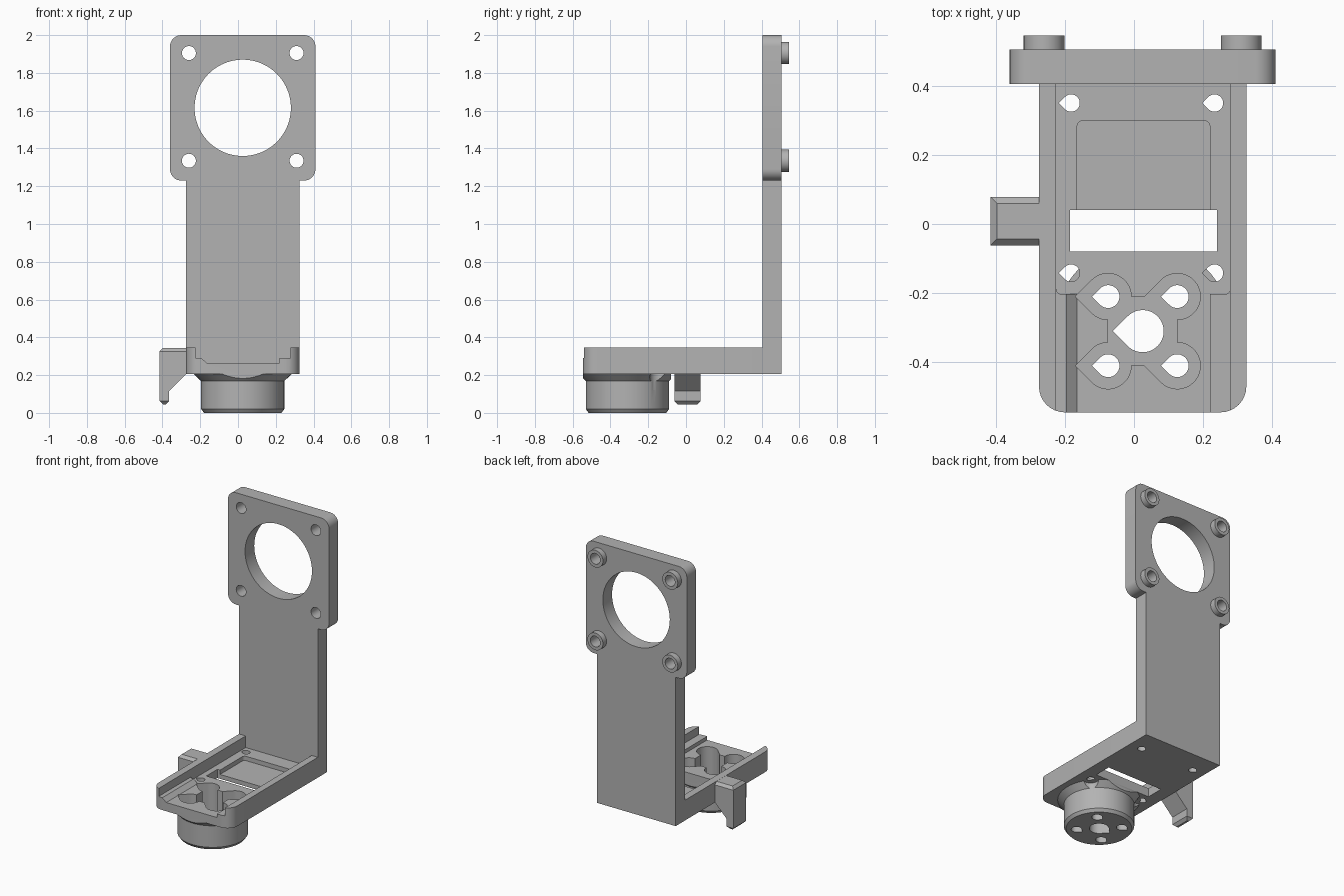
import bpy, bmesh
from math import cos, sin, pi, radians
from mathutils import Vector

cube = bpy.data.objects.get("Cube")
if cube:
    bpy.data.objects.remove(cube, do_unlink=True)

grey = bpy.data.materials.new("matte_grey")
grey.use_nodes = True
grey.diffuse_color = (0.45, 0.45, 0.45, 1)
grey.node_tree.nodes["Principled BSDF"].inputs["Base Color"].default_value = (0.45, 0.45, 0.45, 1)

CX, PY = 0.025, -0.31          # centre line, puck centre


def prism(name, outline, lo, hi, axis="z"):
    """Extrude a 2D outline between lo and hi along z (outline xy) or y (outline xz)."""
    place = (lambda a, b, t: (a, b, t)) if axis == "z" else (lambda a, b, t: (a, t, b))
    bm = bmesh.new()
    face = bm.faces.new([bm.verts.new(place(a, b, lo)) for a, b in outline])
    side = bmesh.ops.extrude_face_region(bm, geom=[face])["geom"]
    move = Vector(place(0, 0, hi - lo))
    bmesh.ops.translate(bm, vec=move, verts=[v for v in side if isinstance(v, bmesh.types.BMVert)])
    bmesh.ops.recalc_face_normals(bm, faces=bm.faces)
    return finish(name, bm)


def finish(name, bm):
    mesh = bpy.data.meshes.new(name)
    bm.to_mesh(mesh)
    bm.free()
    mesh.materials.append(grey)
    ob = bpy.data.objects.new(name, mesh)
    bpy.context.collection.objects.link(ob)
    return ob


def arc(x, y, r, start, end, n):
    return [(x + r * cos(radians(start + (end - start) * i / n)),
             y + r * sin(radians(start + (end - start) * i / n))) for i in range(n + 1)]


def circle(x, y, r, n=48):
    return arc(x, y, r, 0, 360, n)[:-1]


def teardrop(x, y, r):
    return arc(x, y, r, -135, 135, 32) + [(x - r * 1.414, y)]


def rect(x0, x1, y0, y1, low_r=0, high_r=0):
    """Rectangle with optional rounding on its low and high edges."""
    pts = []
    for x, y, r, sx, sy, a in ((x0, y0, low_r, 1, 1, 180), (x1, y0, low_r, -1, 1, 270),
                               (x1, y1, high_r, -1, -1, 0), (x0, y1, high_r, 1, -1, 90)):
        pts += arc(x + sx * r, y + sy * r, r, a, a + 90, 8) if r else [(x, y)]
    return pts


def lathe(name, profile, x, y, n=72):
    bm = bmesh.new()
    rings = [[bm.verts.new((px, py, z)) for px, py in circle(x, y, r, n)] for r, z in profile]
    bm.faces.new(rings[0])
    bm.faces.new(rings[-1])
    for a, b in zip(rings, rings[1:]):
        for i in range(n):
            j = (i + 1) % n
            bm.faces.new((a[i], a[j], b[j], b[i]))
    bmesh.ops.recalc_face_normals(bm, faces=bm.faces)
    return finish(name, bm)


def cut(ob, cutters):
    for c in cutters:
        m = ob.modifiers.new("cut", "BOOLEAN")
        m.operation, m.solver, m.object = "DIFFERENCE", "EXACT", c
    bpy.context.view_layer.update()
    done = bpy.data.meshes.new_from_object(ob.evaluated_get(bpy.context.evaluated_depsgraph_get()))
    ob.modifiers.clear()
    ob.data = done


# Main solids
tray = prism("tray", rect(-0.275, 0.325, -0.545, 0.41, 0.075), 0.205, 0.345)
column = prism("back_column", rect(-0.275, 0.325, 0.205, 1.25), 0.405, 0.505, "y")
head = prism("head_plate", rect(-0.36, 0.41, 1.23, 2.0, 0.06, 0.06), 0.405, 0.505, "y")
puck = lathe("mount_puck", [(0.205, 0), (0.22, 0.02), (0.22, 0.168), (0.258, 0.205), (0.258, 0.22)], CX, PY)

# Head opening, bolt holes and rear standoffs
bolts = [(x, z) for x in (-0.26, 0.31) for z in (1.335, 1.905)]
bolt_cuts = [prism("bolt_cutter", circle(x, z, 0.037, 32), 0.3, 0.6, "y") for x, z in bolts]
bore = prism("bore_cutter", circle(CX, 1.615, 0.255, 96), 0.3, 0.6, "y")
cut(head, bolt_cuts + [bore])
standoffs = []
for (x, z), c in zip(bolts, bolt_cuts):
    s = prism("standoff", circle(x, z, 0.059, 40), 0.5, 0.545, "y")
    cut(s, [c])
    standoffs.append(s)

# Tray channel: stepped front, wider pocket behind, shallow recess and window
channel = prism("channel_cutter", [(-0.225, 0.4), (-0.225, 0.29), (-0.195, 0.29), (-0.165, 0.265),
                                   (0.22, 0.265), (0.22, 0.29), (0.278, 0.29), (0.278, 0.4)], -0.6, -0.15, "y")
pocket = prism("pocket_cutter", rect(-0.225, 0.278, -0.203, 0.45, 0.015), 0.265, 0.4)
recess = prism("recess_cutter", rect(-0.165, 0.22, 0.0, 0.3, 0, 0.02), 0.235, 0.4)
window = prism("window_cutter", rect(-0.185, 0.24, -0.08, 0.04), 0.1, 0.4)
screws = [(x, y) for x in (-0.182, 0.233) for y in (-0.142, 0.35)]
screw_cuts = [prism("screw_cutter", teardrop(x, y, 0.025), 0.1, 0.4) for x, y in screws]
clearance = [prism("clearance_cutter", circle(x, y, 0.05, 32), 0.12, 0.205)
             for x, y in screws if y < 0]

# Horn cavity: four lobes around a central bay, with through holes
lobes = [(CX + dx, PY + dy) for dx in (-0.1, 0.1) for dy in (-0.1, 0.1)]
cavity = [prism("lobe_cutter", teardrop(x, y, 0.067), 0.07, 0.4) for x, y in lobes]
cavity.append(prism("bay_cutter", rect(CX - 0.1, CX + 0.1, PY - 0.1, PY + 0.1), 0.07, 0.4))
through = [prism("horn_hole_cutter", teardrop(x, y, 0.033), -0.1, 0.4) for x, y in lobes]
through.append(prism("hub_hole_cutter", teardrop(CX, PY, 0.061), -0.1, 0.4))
front_trim = prism("front_trim_cutter", rect(-0.5, 0.5, -0.8, -0.545), -0.1, 0.4)

cut(tray, [channel, pocket, recess, window] + screw_cuts + cavity)
cut(puck, [front_trim, window] + clearance + cavity + through)

# Side hook with chamfered ends
hook = prism("side_hook", [(-0.415, 0.045), (-0.365, 0.045), (-0.365, 0.115), (-0.275, 0.205),
                           (-0.27, 0.205), (-0.27, 0.344), (-0.415, 0.344)], -0.062, 0.078, "y")
bm = bmesh.new()
bm.from_mesh(hook.data)
ends = [e for e in bm.edges
        if (all(v.co.z > 0.34 for v in e.verts) and any(v.co.x < -0.4 for v in e.verts))
        or all(v.co.z < 0.05 for v in e.verts)]
bmesh.ops.bevel(bm, geom=ends, offset=0.018, segments=1, affect="EDGES")
bm.to_mesh(hook.data)
bm.free()

# Remove cutters and smooth the round walls
for ob in list(bpy.context.collection.objects):
    if "_cutter" in ob.name:
        bpy.data.objects.remove(ob, do_unlink=True)
bpy.ops.object.select_all(action="DESELECT")
for ob in [tray, column, head, puck, hook] + standoffs:
    ob.select_set(True)
    bpy.context.view_layer.objects.active = ob
bpy.ops.object.shade_smooth_by_angle(angle=radians(30))
